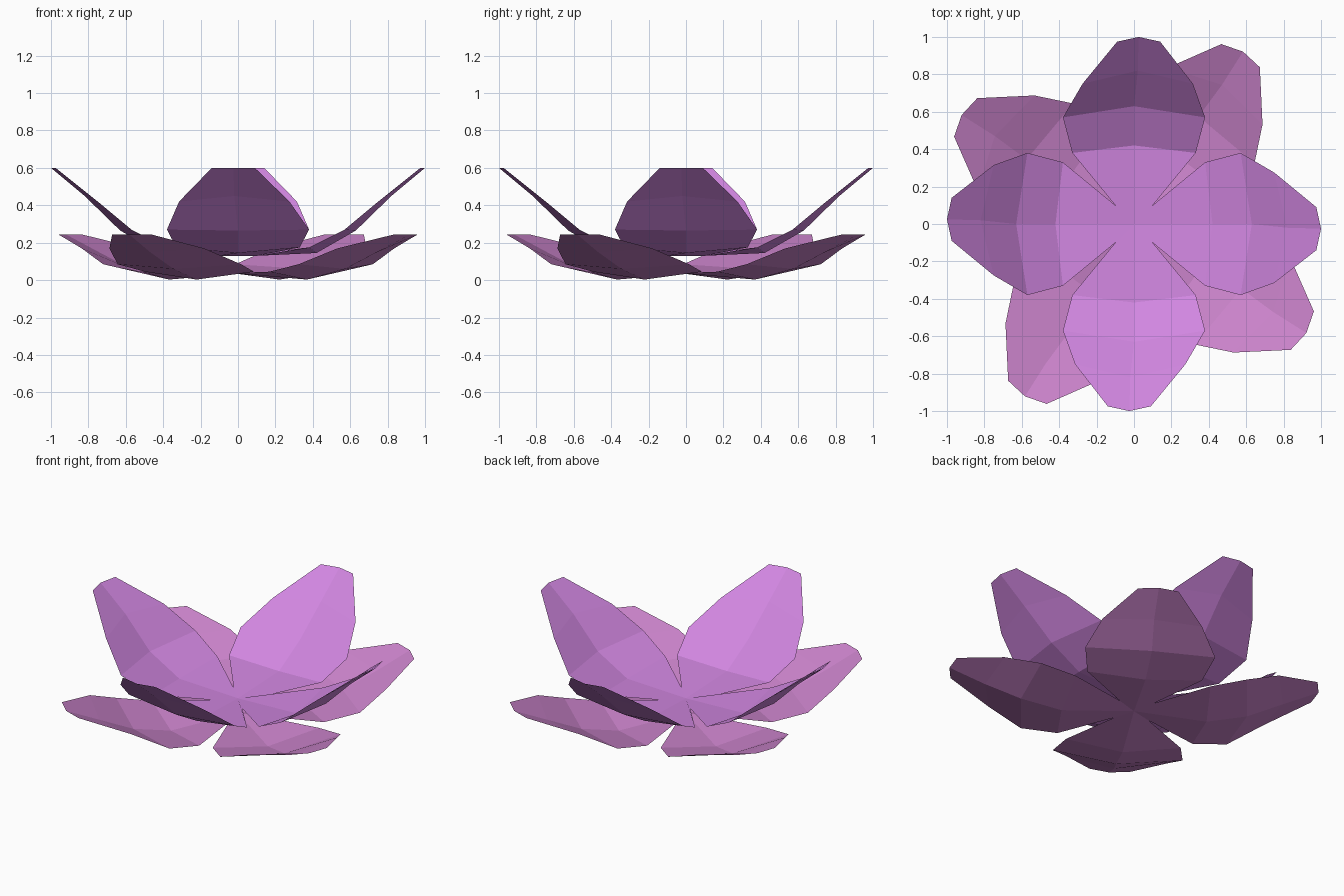
import bpy, bmesh
from math import radians
from mathutils import Matrix

cube = bpy.data.objects.get("Cube")
if cube:
    bpy.data.objects.remove(cube)


def make_material(name, rgb):
    mat = bpy.data.materials.new(name)
    mat.use_nodes = True
    mat.diffuse_color = (*rgb, 1)
    mat.node_tree.nodes["Principled BSDF"].inputs["Base Color"].default_value = (*rgb, 1)
    return mat


def petal_ring(name, rows, turn, mat):
    """Four creased petals round a shared centre.
    Row: rim distance, rim z, ridge distance, ridge z, half width, sideways shift."""
    bm = bmesh.new()
    for k in range(4):
        spin = Matrix.Rotation(radians(turn + 90 * k), 4, 'Z')
        grid = []
        for rim, rim_z, ridge, ridge_z, half, shift in rows:
            points = ((rim, shift - half, rim_z), (ridge, shift, ridge_z), (rim, shift + half, rim_z))
            grid.append([bm.verts.new(p) for p in points])
        bmesh.ops.transform(bm, matrix=spin, verts=[v for row in grid for v in row])
        for a, b in zip(grid, grid[1:]):
            for i in range(2):
                bm.faces.new((a[i], b[i], b[i + 1], a[i + 1]))
    bmesh.ops.remove_doubles(bm, verts=bm.verts[:], dist=0.002)
    bmesh.ops.recalc_face_normals(bm, faces=bm.faces[:])
    # The inner face of every petal looks up
    for f in bm.faces:
        f.normal_update()
        if f.normal.z < 0:
            f.normal_flip()
    mesh = bpy.data.meshes.new(name)
    bm.to_mesh(mesh)
    bm.free()
    mesh.materials.append(mat)
    obj = bpy.data.objects.new(name, mesh)
    bpy.context.collection.objects.link(obj)
    return obj


# Raised inner petals
inner = [
    (0.10, 0.13, 0, 0.13, 0.10, 0),
    (0.38, 0.175, 0.42, 0.145, 0.33, 0),
    (0.57, 0.27, 0.63, 0.265, 0.38, 0),
    (0.75, 0.42, 0.82, 0.45, 0.295, -0.02),
    (0.975, 0.6, 1.0, 0.6, 0.115, -0.025),
]
petal_ring("inner_petals", inner, 0, make_material("orchid purple", (0.64, 0.24, 0.75)))

# Wide outer petals, lying flatter
outer = [
    (0.10, 0.04, 0, 0.035, 0.10, 0),
    (0.40, 0.045, 0.43, 0.003, 0.34, 0),
    (0.61, 0.085, 0.67, 0.06, 0.385, 0),
    (0.81, 0.17, 0.88, 0.15, 0.295, -0.02),
    (1.065, 0.245, 1.09, 0.245, 0.12, -0.025),
]
petal_ring("outer_petals", outer, -31, make_material("dusky mauve", (0.60, 0.23, 0.60)))
